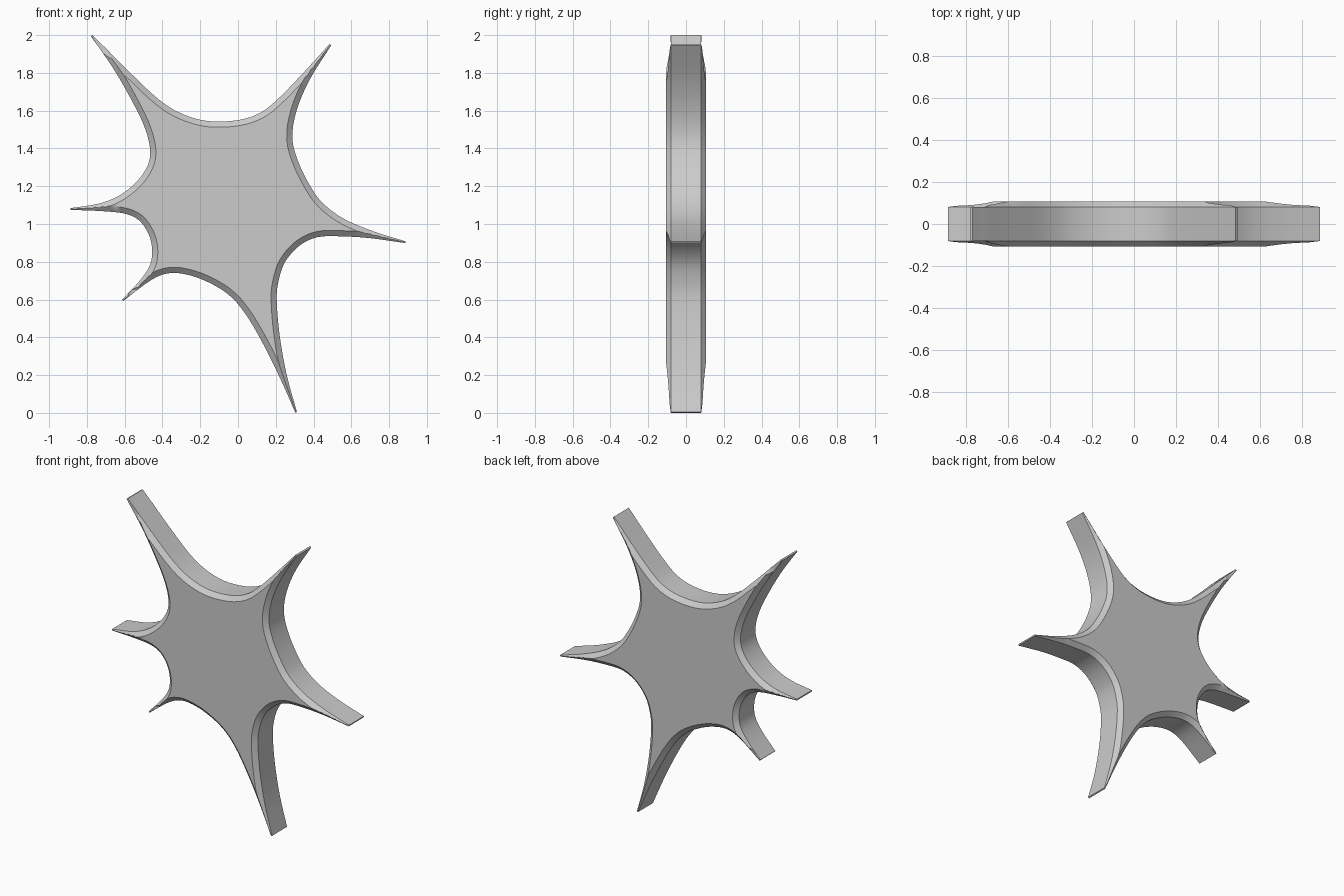
import bpy, bmesh, math
from mathutils import Vector
from mathutils.geometry import delaunay_2d_cdt, intersect_point_line

if "Cube" in bpy.data.objects:
    bpy.data.objects.remove(bpy.data.objects["Cube"])

SIDE, BEVEL, RISE, SUB = 0.08, 0.03, 0.027, 4

# Concave edges between neighbouring spike tips, clockwise (x, z)
valleys = [
    [(-.77, 2), (-.57, 1.8), (-.42, 1.66), (-.3, 1.585), (-.16, 1.545), (0, 1.55),
     (.12, 1.59), (.22, 1.67), (.35, 1.805), (.485, 1.953)],
    [(.493, 1.945), (.38, 1.765), (.31, 1.6), (.288, 1.45), (.325, 1.315), (.395, 1.18),
     (.46, 1.1), (.565, 1.025), (.72, .96), (.888, .908)],
    [(.886, .899), (.7, .925), (.54, .935), (.42, .93), (.325, .885), (.25, .8),
     (.215, .7), (.205, .6), (.22, .415), (.257, .205), (.312, .004)],
    [(.304, 0), (.22, .19), (.125, .38), (.035, .53), (-.055, .63), (-.175, .7),
     (-.285, .735), (-.375, .738), (-.465, .7), (-.608, .592)],
    [(-.614, .599), (-.52, .7), (-.465, .785), (-.455, .87), (-.475, .95), (-.525, 1.02),
     (-.6, 1.055), (-.72, 1.068), (-.888, 1.075)],
    [(-.888, 1.084), (-.74, 1.107), (-.63, 1.15), (-.54, 1.22), (-.48, 1.305), (-.465, 1.39),
     (-.49, 1.5), (-.55, 1.63), (-.655, 1.815), (-.78, 1.996)],
]


def smooth_path(pts):
    """Catmull-Rom curve through the points."""
    p = [Vector(q) for q in pts]
    p = [2 * p[0] - p[1]] + p + [2 * p[-1] - p[-2]]
    out = []
    for a, b, c, d in zip(p, p[1:], p[2:], p[3:]):
        for k in range(SUB):
            t = k / SUB
            out.append(0.5 * (2 * b + (c - a) * t + (2 * a - 5 * b + 4 * c - d) * t * t
                              + (3 * b - a - 3 * c + d) * t ** 3))
    return out + [p[-2]]


outline = [q for v in valleys for q in smooth_path(v)]
n = len(outline)


def edge_distance(p):
    best = 9
    for i in range(n):
        a, b = outline[i - 1], outline[i]
        q, t = intersect_point_line(p, a, b)
        q = a.lerp(b, min(1, max(0, t)))
        best = min(best, (p - q.to_2d()).length)
    return best


# Inset each outline point, stopping at the centre ridge inside thin spikes
inner = []
for i, p in enumerate(outline):
    t = (outline[(i + 1) % n] - outline[i - 1]).normalized()
    normal = Vector((t.y, -t.x))
    d = BEVEL
    for q in outline:
        s = normal.dot(q - p)
        if s > 1e-5:
            d = min(d, (q - p).length_squared / (2 * s))
    inner.append((p + normal * d, d))

# Flat cap border plus ridge points, triangulated inside the outline
points = outline + [q for q, d in inner if d > 0.004]
edges = [(i, (i + 1) % n) for i in range(n)]
flat = [d > BEVEL * 0.97 for q, d in inner]
index, k = {}, n
for i, (q, d) in enumerate(inner):
    if d > 0.004:
        index[i] = k
        k += 1
edges += [(index[i], index[(i + 1) % n]) for i in range(n) if flat[i] and flat[(i + 1) % n]]
verts, _, faces, *_ = delaunay_2d_cdt(points, edges, [], 1, 0.0015)

# Front and back bevelled faces joined by the side wall
bm = bmesh.new()
heights = [SIDE + RISE * min(1, edge_distance(v) / BEVEL) for v in verts]
rings = {}
for s in (-1, 1):
    vs = [bm.verts.new((v.x, s * h, v.y)) for v, h in zip(verts, heights)]
    rings[s] = vs
    for f in faces:
        bm.faces.new([vs[j] for j in f])
count = {}
for f in faces:
    for a, b in zip(f, list(f[1:]) + [f[0]]):
        key = (min(a, b), max(a, b))
        count[key] = count.get(key, 0) + 1
for (a, b), c in count.items():
    if c == 1:
        bm.faces.new((rings[-1][a], rings[-1][b], rings[1][b], rings[1][a]))
bmesh.ops.recalc_face_normals(bm, faces=bm.faces)
bmesh.ops.dissolve_limit(bm, angle_limit=math.radians(0.5), verts=bm.verts, edges=bm.edges)
mesh = bpy.data.meshes.new("spiky_plate")
bm.to_mesh(mesh)
bm.free()
plate = bpy.data.objects.new("spiky_plate", mesh)
bpy.context.collection.objects.link(plate)
bpy.context.view_layer.objects.active = plate
plate.select_set(True)
bpy.ops.object.shade_smooth_by_angle(angle=math.radians(30))
